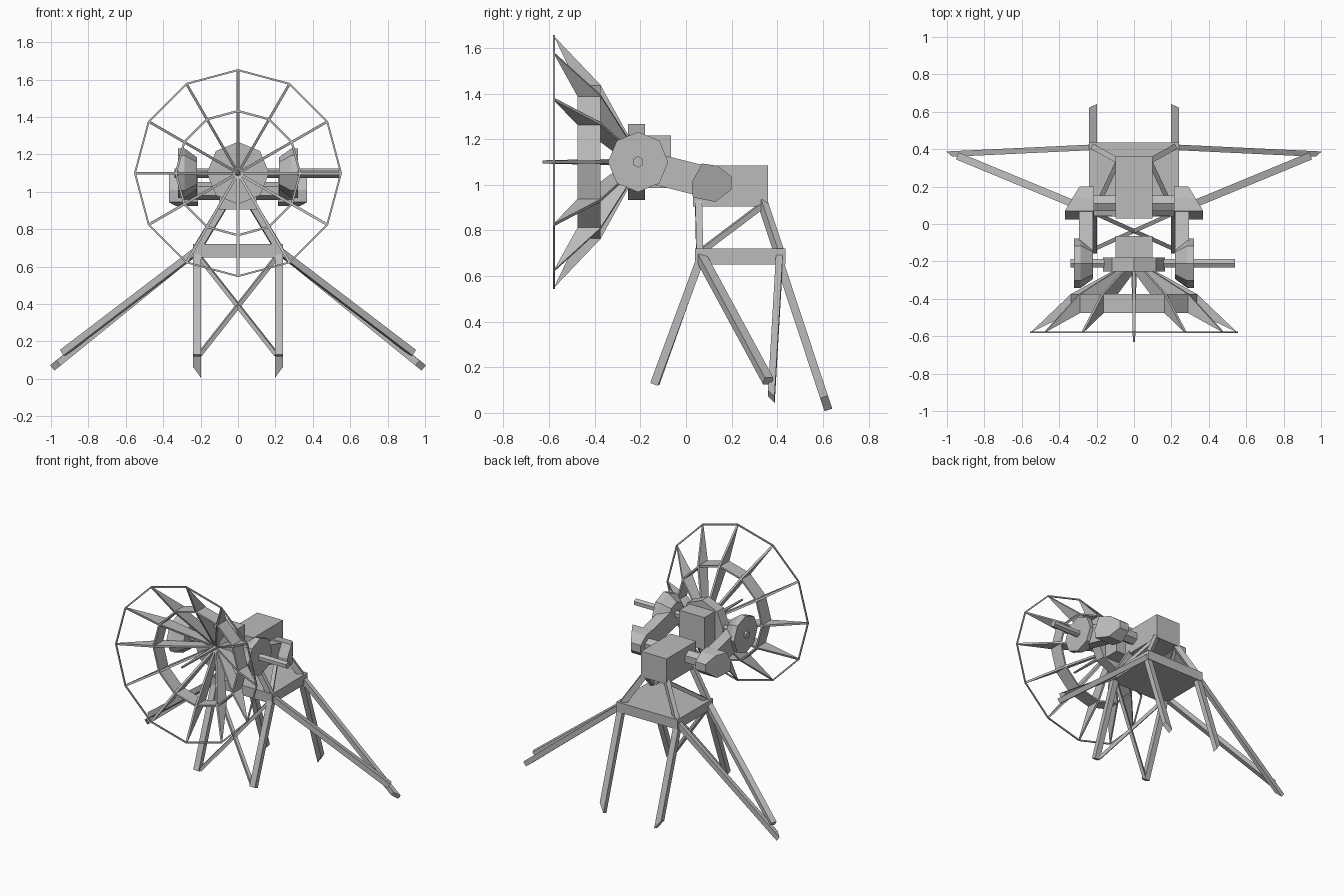
import bpy, bmesh, math
from mathutils import Vector

if "Cube" in bpy.data.objects:
    bpy.data.objects.remove(bpy.data.objects["Cube"], do_unlink=True)

grey = bpy.data.materials.new("plain grey")
grey.use_nodes = True
grey.diffuse_color = (0.5, 0.5, 0.5, 1)
grey.node_tree.nodes["Principled BSDF"].inputs["Base Color"].default_value = (0.5, 0.5, 0.5, 1)


def loft(name, rings):
    """Closed solid through rings that share a vertex count."""
    bm = bmesh.new()
    loops = [[bm.verts.new(p) for p in ring] for ring in rings]
    n = len(loops[0])
    for a, b in zip(loops, loops[1:]):
        for i in range(n):
            j = (i + 1) % n
            bm.faces.new((a[i], a[j], b[j], b[i]))
    bm.faces.new(loops[0])
    bm.faces.new(loops[-1])
    bmesh.ops.recalc_face_normals(bm, faces=bm.faces)
    mesh = bpy.data.meshes.new(name)
    bm.to_mesh(mesh)
    bm.free()
    mesh.materials.append(grey)
    obj = bpy.data.objects.new(name, mesh)
    bpy.context.collection.objects.link(obj)
    return obj


def box(name, x, y, z):
    return loft(name, [[(x[0], y[0], h), (x[1], y[0], h), (x[1], y[1], h), (x[0], y[1], h)] for h in z])


def circle(r, n, a0=0.0):
    angles = [a0 + math.tau * i / n for i in range(n)]
    return [(r * math.sin(a), r * math.cos(a)) for a in angles]


def turned_x(name, y, z, steps, n):
    """Polygonal drum along x; steps are (x, radius)."""
    return loft(name, [[(x, y + u, z + v) for u, v in circle(r, n)] for x, r in steps])


def turned_y(name, z, steps, n):
    """Polygonal drum along y; steps are (y, radius)."""
    return loft(name, [[(u, y, z + v) for u, v in circle(r, n)] for y, r in steps])


def beam(name, a, b, w, h, tip=0.0, tip_side=1):
    """Straight bar; tip stretches one edge of the far end into a point."""
    a, b = Vector(a), Vector(b)
    d = (b - a).normalized()
    side = d.cross(Vector((0, 0, 1))).normalized()
    up = side.cross(d)
    corners = [(-1, -1), (1, -1), (1, 1), (-1, 1)]
    rings = []
    for p, stretch in ((a, 0), (b, tip)):
        rings.append([p + side * s * w / 2 + up * t * h / 2
                      + d * (stretch if side.x * s * tip_side > 0 else 0) for s, t in corners])
    return loft(name, rings)


def hoop(name, z, y0, y1, outer, inner, n):
    """Faceted ring around the y axis."""
    section = [(outer, y0), (outer, y1), (inner, y1), (inner, y0)]
    bm = bmesh.new()
    rings = []
    for s, c in circle(1, n):
        rings.append([bm.verts.new((r * s, y, z + r * c)) for r, y in section])
    for i in range(n):
        a, b = rings[i], rings[(i + 1) % n]
        for k in range(4):
            m = (k + 1) % 4
            bm.faces.new((a[k], a[m], b[m], b[k]))
    bmesh.ops.recalc_face_normals(bm, faces=bm.faces)
    mesh = bpy.data.meshes.new(name)
    bm.to_mesh(mesh)
    bm.free()
    mesh.materials.append(grey)
    bpy.context.collection.objects.link(bpy.data.objects.new(name, mesh))


# Dish: rim, inner band, tapering fins, hub and feed pin
AXIS = 1.10
hoop("dish_rim", AXIS, -0.583, -0.575, 0.556, 0.546, 12)
hoop("dish_band", AXIS, -0.475, -0.375, 0.338, 0.326, 12)
fin = [(-0.25, 0), (-0.255, 0.12), (-0.375, 0.338), (-0.58, 0.553), (-0.475, 0.335)]
for s, c in circle(1, 12):
    loft("dish_fin", [[(r * s + t * c, y, AXIS + r * c - t * s) for y, r in fin]
                      for t in (-0.007, 0.007)])
turned_y("dish_hub", AXIS, [(-0.255, 0.167), (-0.18, 0.167)], 8)
turned_y("feed_pin", AXIS, [(-0.63, 0.007), (-0.25, 0.016)], 6)
box("receiver_box", (-0.1, 0.1), (-0.19, -0.065), (0.985, 1.215))

# Tilt axle, longer on one side
turned_x("tilt_axle", -0.21, AXIS, [(-0.34, 0.025), (0.54, 0.025)], 6)

# Drive housing and its cross axle
box("drive_housing", (-0.1, 0.1), (0.03, 0.36), (0.905, 1.085))
turned_x("cross_axle", 0.11, 1.005, [(-0.25, 0.048), (0.25, 0.048)], 6)

# Platform
box("platform", (-0.24, 0.24), (0.04, 0.437), (0.65, 0.72))

shoulder = [(0.07, 1.093), (0.14, 1.083), (0.2, 1.035), (0.2, 0.98),
            (0.13, 0.925), (0.03, 0.945), (0.025, 1.01)]
for m in (-1, 1):
    side = "left" if m > 0 else "right"

    # Yoke: tilt drum, arm and shoulder
    turned_x(side + "_tilt_drum", -0.21, AXIS,
             [(m * 0.22, 0.085), (m * 0.285, 0.132), (m * 0.322, 0.132)], 8)
    beam(side + "_yoke_arm", (m * 0.257, -0.2, 1.085), (m * 0.257, 0.08, 1.015), 0.075, 0.135)
    loft(side + "_shoulder", [
        [(m * 0.215, y, z) for y, z in shoulder],
        [(m * (0.37 - 0.6 * max(0, y - 0.07)), y, z) for y, z in shoulder]])

    # Struts between platform and housing
    beam(side + "_front_strut", (m * 0.215, 0.06, 0.70), (m * 0.08, 0.055, 0.925), 0.03, 0.04)
    beam(side + "_rear_strut", (m * 0.215, 0.41, 0.70), (m * 0.08, 0.335, 0.925), 0.03, 0.04)
    beam(side + "_diagonal_strut", (m * 0.21, 0.07, 0.71), (m * 0.085, 0.335, 0.91), 0.025, 0.025)

    # Legs
    beam(side + "_front_leg", (m * 0.22, 0.065, 0.68), (m * 0.22, -0.14, 0.125), 0.042, 0.036)
    beam(side + "_rear_leg", (m * 0.22, 0.40, 0.69), (m * 0.22, 0.605, 0.07),
         0.042, 0.036, 0.06, -m)
    beam(side + "_front_outrigger", (m * 0.22, 0.065, 0.685), (m * 0.935, 0.36, 0.14), 0.04, 0.036)
    outer = beam(side + "_rear_outrigger", (m * 0.22, 0.41, 0.685), (m * 0.96, 0.375, 0.085),
                 0.03, 0.036, 0.042, m)

    # Crossed brace between the front legs
    beam(side + "_cross_brace", (m * 0.205, -0.13, 0.13), (-m * 0.205, 0.055, 0.65), 0.022, 0.022)
